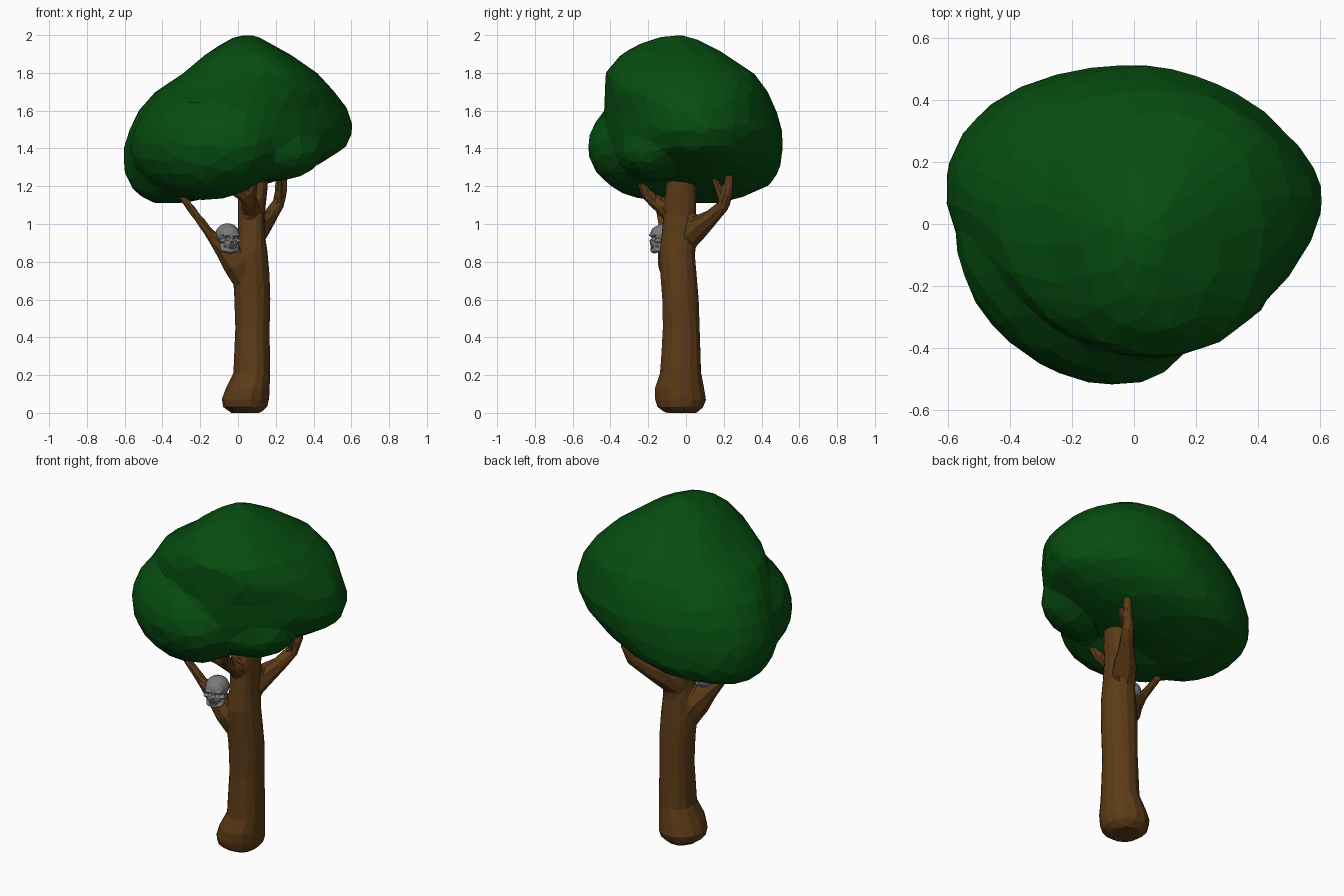
import bpy, bmesh, math
from mathutils import Matrix, Vector


def material(name, color):
    m = bpy.data.materials.new(name)
    m.diffuse_color = color
    return m


def make_object(name, bm, mat=None):
    bmesh.ops.recalc_face_normals(bm, faces=bm.faces)
    me = bpy.data.meshes.new(name)
    bm.to_mesh(me)
    bm.free()
    ob = bpy.data.objects.new(name, me)
    bpy.context.collection.objects.link(ob)
    if mat:
        me.materials.append(mat)
    return ob


def fuse(ob, voxel, smooth, ratio=None):
    """Melt overlapping shells into one skin, optionally reduced to facets."""
    r = ob.modifiers.new("fuse", 'REMESH')
    r.mode = 'VOXEL'
    r.voxel_size = voxel
    s = ob.modifiers.new("soften", 'SMOOTH')
    s.factor, s.iterations = 0.5, smooth
    if ratio:
        ob.modifiers.new("facet", 'DECIMATE').ratio = ratio


def loft(bm, rings):
    """Skin a list of rings (equal point counts) and cap both ends."""
    loops = [[bm.verts.new(p) for p in ring] for ring in rings]
    n = len(loops[0])
    for a, b in zip(loops, loops[1:]):
        for i in range(n):
            j = (i + 1) % n
            bm.faces.new((a[i], a[j], b[j], b[i]))
    bm.faces.new(loops[0][::-1])
    bm.faces.new(loops[-1])


def egg_ring(z, x0, x1, y0, y1, n=32, fx=0.53, fy=0.55, power=2.1):
    """Horizontal ring of four quarter-superellipses inside given extents."""
    cx, cy = x0 + fx * (x1 - x0), y0 + fy * (y1 - y0)
    pts = []
    for i in range(n):
        c, s = math.cos(math.tau * i / n), math.sin(math.tau * i / n)
        e = 2 / (2.1 if c < 0 < s else power)
        rx, ry = (x1 - cx if c > 0 else cx - x0), (y1 - cy if s > 0 else cy - y0)
        pts.append((cx + math.copysign(abs(c) ** e, c) * rx,
                    cy + math.copysign(abs(s) ** e, s) * ry, z))
    return pts


def tube(bm, path, n=8):
    """Branch along (x, y, z, radius) points."""
    pts = [Vector(p[:3]) for p in path]
    rings = []
    for i, p in enumerate(pts):
        d = (pts[min(i + 1, len(pts) - 1)] - pts[max(i - 1, 0)]).normalized()
        u = d.cross(Vector((0.3, -1, 0.1))).normalized()
        v = d.cross(u)
        rings.append([p + path[i][3] * (u * math.cos(math.tau * k / n) + v * math.sin(math.tau * k / n))
                      for k in range(n)])
    loft(bm, rings)


def ball(bm, center, radii, seg=24, turn=0):
    bmesh.ops.create_uvsphere(bm, u_segments=seg, v_segments=seg // 2, radius=1,
                              matrix=Matrix.Translation(center) @ Matrix.Rotation(turn, 4, 'Z')
                              @ Matrix.Diagonal((*radii, 1)))


def box(bm, center, size):
    bmesh.ops.create_cube(bm, size=1, matrix=Matrix.Translation(center) @ Matrix.Diagonal((*size, 1)))


green = material("leaf_green", (0.002, 0.075, 0.005, 1))
brown = material("bark_brown", (0.11, 0.045, 0.009, 1))
grey = material("bone_grey", (0.2, 0.2, 0.2, 1))

# Foliage: tilted main crown, lower front-left lobe, fuller front-right underside
bm = bmesh.new()
loft(bm, [egg_ring(*r, power=2.15 if r[0] > 1.65 else 1.65) for r in (
    (1.11, -0.45, -0.28, -0.06, 0.19), (1.145, -0.52, -0.14, -0.17, 0.31),
    (1.20, -0.57, 0.12, -0.28, 0.44), (1.26, -0.60, 0.31, -0.34, 0.485),
    (1.32, -0.61, 0.44, -0.38, 0.505), (1.40, -0.61, 0.57, -0.42, 0.515),
    (1.50, -0.58, 0.615, -0.435, 0.51), (1.60, -0.53, 0.59, -0.435, 0.48),
    (1.70, -0.44, 0.515, -0.43, 0.435), (1.80, -0.29, 0.42, -0.43, 0.36),
    (1.90, -0.17, 0.275, -0.345, 0.21), (1.96, -0.08, 0.165, -0.235, 0.10),
    (2.0, 0.0, 0.09, -0.11, 0.01))])
ball(bm, (-0.18, -0.160, 1.41), (0.435, 0.315, 0.285), turn=-0.64)
ball(bm, (0.18, -0.17, 1.39), (0.28, 0.20, 0.165))
fuse(make_object("foliage", bm, green), 0.03, 6, 0.065)

# Trunk with flared foot, and forking branches
bm = bmesh.new()
loft(bm, [egg_ring(*r, n=14, fx=0.5, fy=0.5, power=2.6 if r[0] > 0.9 else 2.1) for r in (
    (0.0, -0.04, 0.12, -0.11, 0.06), (0.03, -0.08, 0.155, -0.155, 0.095),
    (0.07, -0.088, 0.165, -0.168, 0.11), (0.13, -0.065, 0.168, -0.168, 0.10),
    (0.21, -0.025, 0.17, -0.14, 0.082), (0.45, -0.015, 0.168, -0.125, 0.075),
    (0.60, -0.02, 0.172, -0.128, 0.07), (0.72, -0.025, 0.168, -0.138, 0.06),
    (0.84, -0.02, 0.158, -0.145, 0.05), (0.93, 0.0, 0.145, -0.132, 0.058),
    (1.05, 0.0, 0.142, -0.12, 0.055), (1.20, 0.0, 0.158, -0.108, 0.055),
    (1.28, 0.015, 0.158, -0.10, 0.05))])
for path in (
        # left branch
        ((0.04, -0.05, 0.70, 0.07), (-0.01, -0.075, 0.80, 0.082), (-0.075, -0.095, 0.87, 0.055),
         (-0.15, -0.115, 0.95, 0.028), (-0.21, -0.13, 1.03, 0.024), (-0.30, -0.15, 1.15, 0.021),
         (-0.34, -0.16, 1.21, 0.017)),
        # right back branch and its fork
        ((0.06, -0.02, 0.90, 0.07), (0.11, 0.06, 0.98, 0.066), (0.17, 0.14, 1.04, 0.042),
         (0.21, 0.20, 1.10, 0.035), (0.235, 0.225, 1.18, 0.028), (0.24, 0.235, 1.33, 0.02)),
        ((0.215, 0.20, 1.12, 0.027), (0.215, 0.17, 1.19, 0.022), (0.215, 0.145, 1.25, 0.018)),
        # front branch and its fork
        ((0.07, -0.05, 1.04, 0.055), (0.065, -0.13, 1.10, 0.048), (0.04, -0.19, 1.14, 0.033),
         (-0.03, -0.235, 1.18, 0.024), (-0.09, -0.255, 1.24, 0.018)),
        ((0.06, -0.16, 1.11, 0.035), (0.075, -0.22, 1.18, 0.028), (0.09, -0.26, 1.27, 0.021))):
    tube(bm, path)
fuse(make_object("trunk_and_branches", bm, brown), 0.011, 4, 0.035)

# Skull: built facing -y around its own centre, then set in the branch fork
place = (Matrix.Translation((-0.052, -0.122, 0.924)) @ Matrix.Rotation(math.radians(17), 4, 'Z')
         @ Matrix.Diagonal((1.06, 1.0, 1.06, 1)))
bm = bmesh.new()
ball(bm, (0, 0.012, 0.020), (0.060, 0.070, 0.055))      # cranium
ball(bm, (0, -0.030, 0.020), (0.050, 0.036, 0.042))     # forehead
ball(bm, (0, -0.040, -0.022), (0.036, 0.030, 0.030))    # upper jaw
ball(bm, (0, -0.046, -0.060), (0.028, 0.022, 0.015))    # chin
box(bm, (0, -0.045, -0.048), (0.044, 0.030, 0.022))     # mouth
for s in (-1, 1):
    ball(bm, (s * 0.041, -0.040, -0.012), (0.015, 0.022, 0.009))   # cheekbone
    ball(bm, (s * 0.024, -0.058, 0.016), (0.022, 0.010, 0.007))    # brow
    ball(bm, (s * 0.038, -0.020, -0.042), (0.010, 0.016, 0.028))   # jaw side
    ball(bm, (s * 0.029, -0.036, -0.058), (0.014, 0.022, 0.012))   # jaw edge
skull = make_object("skull", bm, grey)
skull.matrix_world = place
fuse(skull, 0.003, 3)

# Eye sockets and nose cut into the skull
bm = bmesh.new()
for s in (-1, 1):
    ball(bm, (s * 0.021, -0.066, 0.000), (0.0145, 0.022, 0.0125), 16)
    ball(bm, (s * 0.004, -0.070, -0.023), (0.005, 0.014, 0.009), 12)
cutter = make_object("socket_cutter", bm)
cutter.matrix_world = place
cutter.hide_render = True
cutter.hide_viewport = True
cut = skull.modifiers.new("sockets", 'BOOLEAN')
cut.operation, cut.solver, cut.object = 'DIFFERENCE', 'EXACT', cutter
cut.use_self = True
skull.modifiers["fuse"].use_smooth_shade = True

# Two rows of teeth
bm = bmesh.new()
for i in range(-3, 4):
    a = i * 0.27
    for z in (-0.0425, -0.0515):
        ball(bm, (0.026 * math.sin(a), -0.038 - 0.026 * math.cos(a), z), (0.0035, 0.004, 0.0048), 8)
teeth = make_object("teeth", bm, grey)
teeth.matrix_world = place
